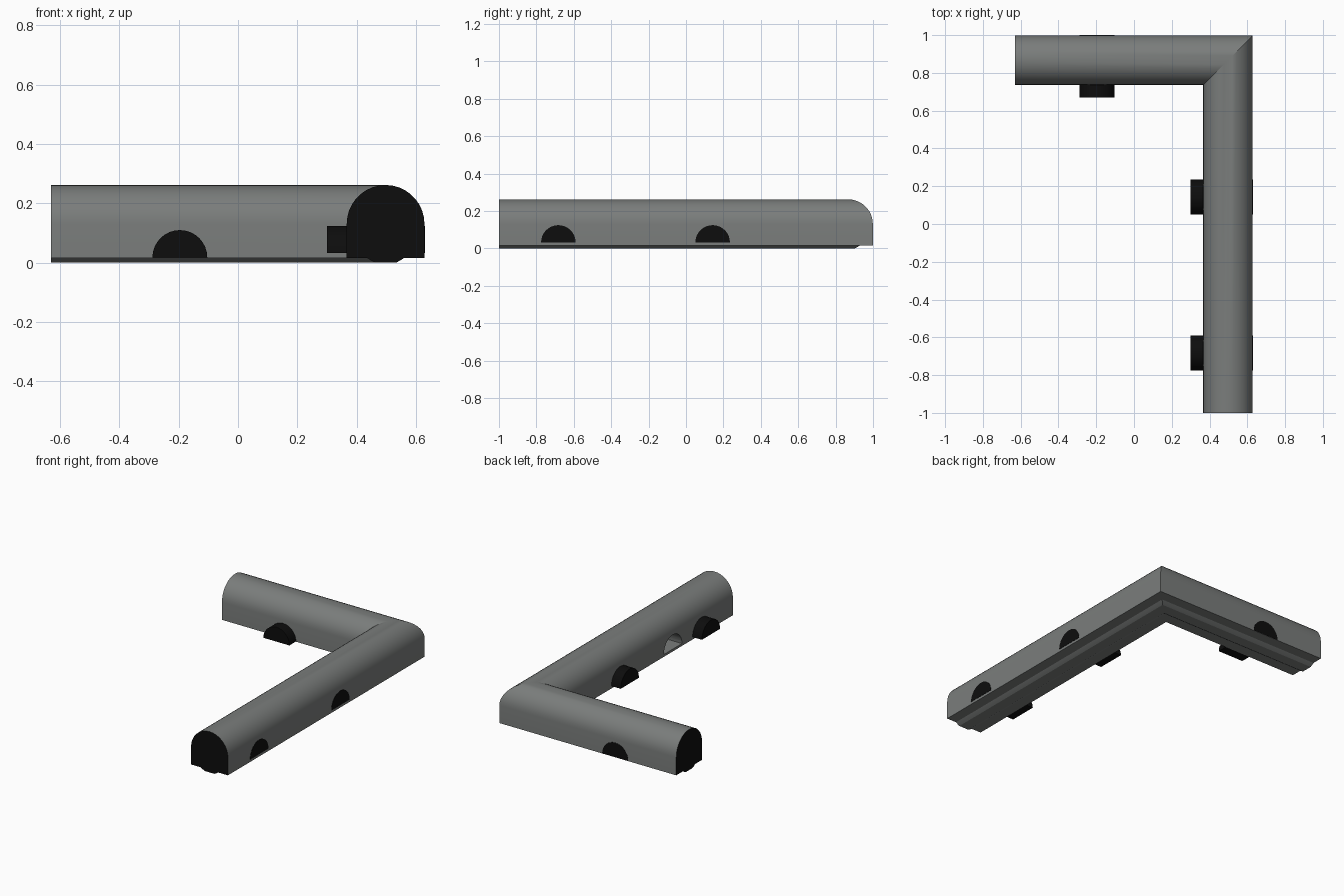
import bpy, bmesh, math
from mathutils import Vector

cube = bpy.data.objects.get("Cube")
if cube:
    bpy.data.objects.remove(cube, do_unlink=True)


def material(name, colour):
    m = bpy.data.materials.new(name)
    m.use_nodes = True
    m.diffuse_color = colour
    m.node_tree.nodes["Principled BSDF"].inputs["Base Color"].default_value = colour
    return m


GREY = material("warm grey", (0.195, 0.205, 0.2, 1))
BLACK = material("black", (0.004, 0.004, 0.004, 1))


def arc(radius, z, start, end, steps):
    """Points (offset, z) on a circular arc, angles in degrees."""
    angles = [math.radians(start + (end - start) * i / steps) for i in range(steps + 1)]
    return [(radius * math.cos(a), z + radius * math.sin(a)) for a in angles]


def loft(name, rings, body_mat, cap_mat):
    """Join matching closed rings into a tube with flat end caps."""
    bm = bmesh.new()
    loops = [[bm.verts.new(p) for p in ring] for ring in rings]
    n = len(loops[0])
    for a, b in zip(loops, loops[1:]):
        for i in range(n):
            j = (i + 1) % n
            bm.faces.new((a[i], a[j], b[j], b[i]))
    for loop in (loops[0], loops[-1]):
        bm.faces.new(loop).material_index = 1
    bmesh.ops.recalc_face_normals(bm, faces=bm.faces)
    mesh = bpy.data.meshes.new(name)
    bm.to_mesh(mesh)
    bm.free()
    mesh.materials.append(body_mat)
    mesh.materials.append(cap_mat)
    obj = bpy.data.objects.new(name, mesh)
    bpy.context.collection.objects.link(obj)
    return obj


def smooth(obj):
    bpy.ops.object.select_all(action="DESELECT")
    obj.select_set(True)
    bpy.context.view_layer.objects.active = obj
    bpy.ops.object.shade_smooth_by_angle(angle=math.radians(16))


# Mitred body: arched section with a rounded rib underneath
R, CX, CY, BASE = 0.131, 0.4975, 0.868, 0.016
section = arc(R, BASE + 0.115, 0, 180, 18) + [(-R, BASE), (-0.062, BASE), (-0.05, 0.008)]
section += [(-0.035, 0), (0.035, 0), (0.05, 0.008), (0.062, BASE), (R, BASE)]
body = loft("corner_body", [
    [(-0.63, CY + d, z) for d, z in section],
    [(CX + d, CY + d, z) for d, z in section],
    [(CX + d, -1, z) for d, z in section],
], GREY, BLACK)


def half_round(name, start, end, across, z, mat):
    """Half-round bar between two points, flat side down."""
    half = arc(0.0925, z, 0, 180, 16)
    rings = [[Vector(p) + Vector(across) * d + Vector((0, 0, h)) for d, h in half]
             for p in (start, end)]
    return loft(name, rings, mat, mat)


# Empty pocket in the inner wall of the long arm
cutter = half_round("pocket_cutter", (0.3, -0.39, 0), (0.56, -0.39, 0), (0, 1, 0), 0.031, GREY)
cutter.hide_render = True
cut = body.modifiers.new("pocket", "BOOLEAN")
cut.operation = "DIFFERENCE"
cut.solver = "EXACT"
cut.object = cutter
bpy.context.view_layer.objects.active = body
bpy.ops.object.modifier_apply(modifier=cut.name)
bpy.data.objects.remove(cutter, do_unlink=True)
smooth(body)

# Black half-round pegs passing through both arms
for name, y in (("front_peg", -0.6825), ("middle_peg", 0.1425)):
    smooth(half_round(name, (0.3, y, 0), (0.63, y, 0), (0, 1, 0), 0.032, BLACK))
smooth(half_round("short_arm_peg", (-0.196, 0.67, 0), (-0.196, 1, 0), (1, 0, 0), 0.0175, BLACK))
